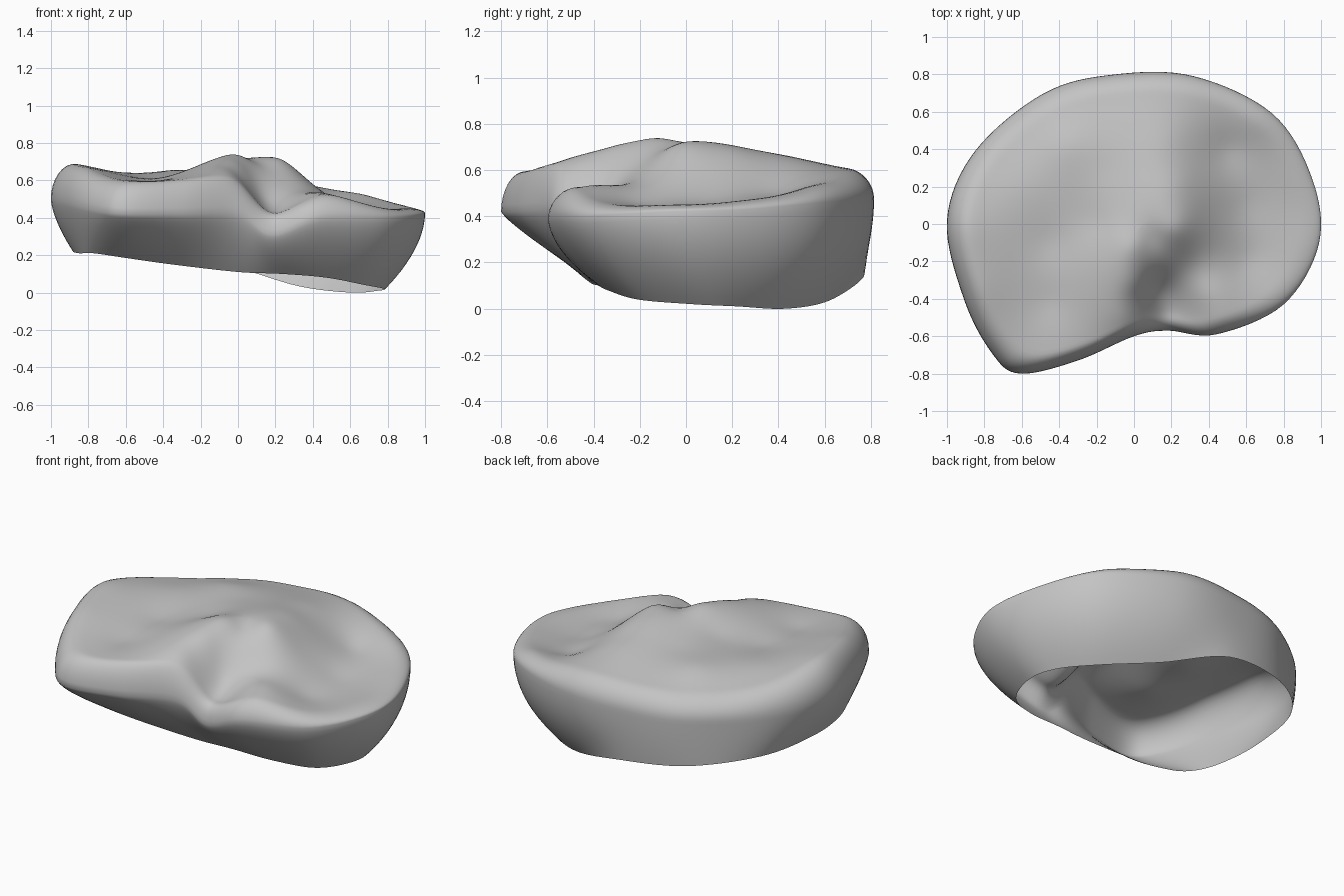
import bpy
import bmesh
import math
from mathutils import Vector

cube = bpy.data.objects.get("Cube")
if cube:
    bpy.data.objects.remove(cube, do_unlink=True)

# Widest outline of the bone end, counter-clockwise from the left side
OUTLINE = [
    (.99, -.1, .42), (.95, .25, .43), (.74, .59, .46), (.32, .79, .48),
    (-.1, .8, .47), (-.48, .7, .46), (-.85, .39, .47), (-1, .02, .5),
    (-.91, -.4, .48), (-.76, -.69, .44), (-.61, -.8, .42), (-.3, -.73, .42),
    (0, -.6, .42), (.18, -.57, .31), (.44, -.59, .4), (.8, -.43, .4)]

# Open lower rim, one point under each outline point
LOWER_RIM = [
    (.78, .02, .02), (.75, .22, .01), (.6, .43, 0), (.32, .62, .035),
    (-.05, .77, .14), (-.48, .69, .18), (-.8, .41, .22), (-.88, .04, .22),
    (-.85, -.26, .21), (-.77, -.44, .21), (-.6, -.48, .185), (-.35, -.46, .15),
    (0, -.41, .11), (.23, -.38, .1), (.47, -.34, .08), (.68, -.21, .04)]

# Heights of the raised border of the upper surface
BORDER = [
    (.9, -.1, .45), (.85, .25, .47), (.63, .54, .53), (.28, .68, .595),
    (-.1, .7, .6), (-.42, .62, .59), (-.62, .5, .59), (-.76, .32, .62),
    (-.9, -.02, .69), (-.83, -.35, .67), (-.62, -.68, .6), (-.3, -.62, .61),
    (-.02, -.5, .62), (.17, -.5, .43), (.44, -.5, .52), (.75, -.38, .46)]

# Two shallow dishes, the central ridge between them and the front groove
DISHES = [(-.45, -.1, .61), (-.45, -.42, .595), (-.6, .2, .64),
          (.6, .1, .46), (.6, -.2, .455), (.5, .4, .5), (.4, .06, .58)]
RIDGE = [(0, -.12, .735), (.1, -.08, .7), (.22, -.03, .71), (.22, .2, .69),
         (.18, .45, .65), (-.2, 0, .66), (-.15, .3, .66), (-.36, .42, .65)]
GROOVE = [(.02, -.32, .66), (.13, -.35, .51), (.15, -.2, .63),
          (.3, -.22, .56), (.23, -.36, .48), (.4, -.37, .535)]

CENTRE = Vector((.05, 0, 0))
STEPS = 8
SOFTNESS = .08


def closed_curve(points, steps):
    """Smooth closed curve through the given points."""
    pts = [Vector(p) for p in points]
    n = len(pts)
    result = []
    for i in range(n):
        a, b, c, d = (pts[(i + k) % n] for k in (-1, 0, 1, 2))
        for s in range(steps):
            t = s / steps
            result.append(b + (c - a) * (t / 2)
                          + (a * 2 - b * 5 + c * 4 - d) * (t * t / 2)
                          + (b * 3 - a - c * 3 + d) * (t ** 3 / 2))
    return result


def kernel(p, q):
    return math.sqrt((p[0] - q[0]) ** 2 + (p[1] - q[1]) ** 2 + SOFTNESS ** 2)


def solve(rows):
    """Gaussian elimination on rows that carry their right-hand side last."""
    n = len(rows)
    for i in range(n):
        pivot = max(range(i, n), key=lambda r: abs(rows[r][i]))
        rows[i], rows[pivot] = rows[pivot], rows[i]
        rows[i] = [v / rows[i][i] for v in rows[i]]
        for r in range(n):
            if r != i:
                f = rows[r][i]
                rows[r] = [v - f * w for v, w in zip(rows[r], rows[i])]
    return [row[-1] for row in rows]


# Fit one smooth height field through all the landmarks
marks = BORDER + DISHES + RIDGE + GROOVE
base = sum(m[2] for m in marks) / len(marks)
weights = solve([[kernel(p, q) for q in marks] + [p[2] - base] for p in marks])


def top_height(p):
    return base + sum(w * kernel(p, m) for w, m in zip(weights, marks))


outline = closed_curve(OUTLINE, STEPS)
lower = closed_curve(LOWER_RIM, STEPS)
count = len(outline)


def top_ring(t):
    ring = []
    for o in outline:
        p = CENTRE.lerp(o, t)
        ring.append(Vector((p.x, p.y, top_height(p))))
    return ring


# Upper surface from the middle out to the shoulder
INNER, SHOULDER = 30, .87
rings = [top_ring(SHOULDER * k / INNER) for k in range(1, INNER + 1)]

# Rounded shoulder from the upper surface to the widest outline
ROUND = 8
for k in range(1, ROUND + 1):
    a = math.pi / 2 * k / ROUND
    ring = []
    for o, top in zip(outline, top_ring(SHOULDER + (1 - SHOULDER) * math.sin(a))):
        ring.append(Vector((top.x, top.y, o.z + (top.z - o.z) * math.cos(a))))
    rings.append(ring)

# Side wall tapering to the open lower rim, fuller at the back and left
WALL = 12
for k in range(1, WALL + 1):
    s = k / WALL
    ring = []
    for o, r in zip(outline, lower):
        fullness = 1.7 + .5 * o.y + .15 * o.x
        p = o.lerp(r, s ** fullness)
        ring.append(Vector((p.x, p.y, o.z + (r.z - o.z) * s)))
    rings.append(ring)

# Join the rings into one open shell
bm = bmesh.new()
middle = bm.verts.new((CENTRE.x, CENTRE.y, top_height(CENTRE)))
loops = [[bm.verts.new(p) for p in ring] for ring in rings]
for i in range(count):
    j = (i + 1) % count
    bm.faces.new((middle, loops[0][i], loops[0][j]))
    for inner, outer in zip(loops, loops[1:]):
        bm.faces.new((inner[i], outer[i], outer[j], inner[j]))
for face in bm.faces:
    face.smooth = True

mesh = bpy.data.meshes.new("bone_end_shell")
bm.to_mesh(mesh)
bm.free()
shell = bpy.data.objects.new("bone_end_shell", mesh)
bpy.context.collection.objects.link(shell)

# Plain grey material
grey = bpy.data.materials.new("light_grey")
grey.use_nodes = True
colour = (.55, .55, .55, 1)
grey.diffuse_color = colour
grey.node_tree.nodes["Principled BSDF"].inputs["Base Color"].default_value = colour
mesh.materials.append(grey)
